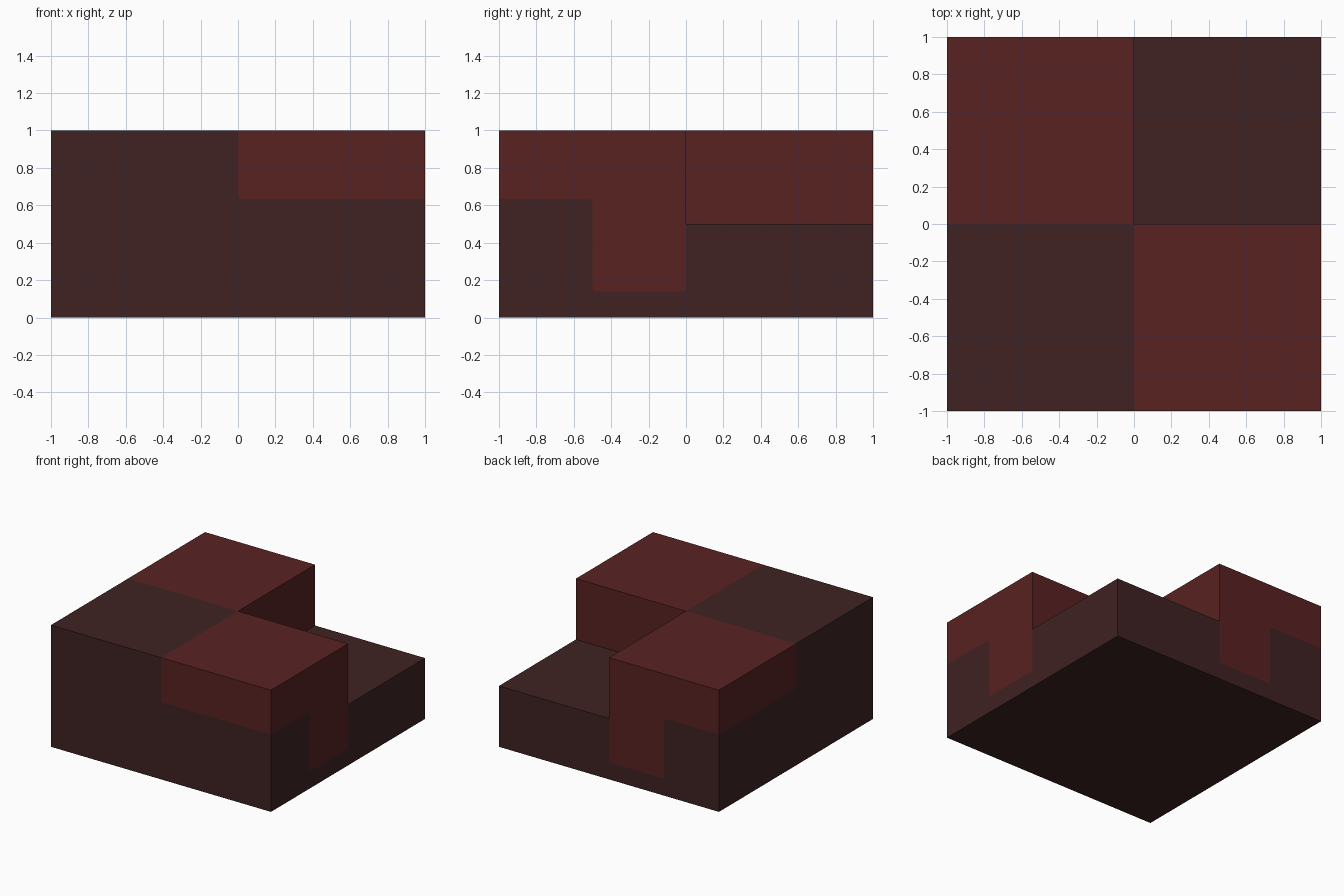
import bpy, bmesh, math
from mathutils import Vector

if "Cube" in bpy.data.objects:
    bpy.data.objects.remove(bpy.data.objects["Cube"])

BAND, DRIP, LEDGE = 0.635, 0.14, 0.5   # heights of the red band, drip end and low corner


def material(name, rgb):
    m = bpy.data.materials.new(name)
    m.diffuse_color = (*rgb, 1)
    m.use_nodes = True
    m.node_tree.nodes["Principled BSDF"].inputs["Base Color"].default_value = m.diffuse_color
    return m


def outline(points):
    """Turn (u, v[, radius]) points into a polygon with rounded corners."""
    out = []
    for i, p in enumerate(points):
        c = Vector(p[:2])
        if len(p) == 2:
            out.append(c)
            continue
        a = c + (Vector(points[i - 1][:2]) - c).normalized() * p[2]
        b = c + (Vector(points[(i + 1) % len(points)][:2]) - c).normalized() * p[2]
        for k in range(5):
            t = k / 4
            out.append(a * (1 - t) ** 2 + c * 2 * t * (1 - t) + b * t * t)
    return out


bm = bmesh.new()


def panel(points, place, normal, mat, mirror=False):
    """Add a flat face facing normal; mirror repeats it across the x = y diagonal."""
    cos = [Vector(place(*p)) for p in outline(points)]
    n = Vector(normal)
    for swap in ((False, True) if mirror else (False,)):
        f = bm.faces.new([bm.verts.new(c.yxz if swap else c) for c in cos])
        f.normal_update()
        if f.normal.dot(n.yxz if swap else n) < 0:
            f.normal_flip()
        f.material_index = mat


def rect(u0, v0, u1, v1):
    return [(u0, v0), (u1, v0), (u1, v1), (u0, v1)]


def at_z(z):
    return lambda u, v: (u, v, z)


def at_x(x):
    return lambda u, v: (x, u, v)


def at_y(y):
    return lambda u, v: (u, y, v)


DARK, RED = 0, 1
UP, DOWN, RIGHT, FRONT = (0, 0, 1), (0, 0, -1), (1, 0, 0), (0, -1, 0)

# Bottom, checkered top and lowered corner
panel(rect(-1, -1, 1, 1), at_z(0), DOWN, DARK)
panel(rect(-1, -1, 0, 0), at_z(1), UP, DARK)
panel(rect(0, -1, 1, 0), at_z(1), UP, RED, mirror=True)
panel(rect(0, 0, 1, 1), at_z(LEDGE), UP, DARK)

# Inner walls of the notch
panel(rect(0, LEDGE, 1, 1), at_x(0), RIGHT, RED, mirror=True)

# Right and back sides with a hanging drip
edge = [(0, DRIP, 0.02), (-0.5, DRIP, 0.02), (-0.5, BAND, 0.03), (-1, BAND)]
panel([(-1, 1), (0, 1)] + edge, at_x(1), RIGHT, RED, mirror=True)
panel([(-1, 0), (1, 0), (1, LEDGE), (0, LEDGE)] + edge, at_x(1), RIGHT, DARK, mirror=True)

# Front and left sides with a half-width band
corner = [(0, BAND, 0.02), (1, BAND)]
panel([(1, 1), (0, 1)] + corner, at_y(-1), FRONT, RED, mirror=True)
panel([(-1, 0), (-1, 1), (0, 1)] + corner + [(1, 0)], at_y(-1), FRONT, DARK, mirror=True)

bmesh.ops.remove_doubles(bm, verts=bm.verts, dist=0.0005)
mesh = bpy.data.meshes.new("notched_block")
bm.to_mesh(mesh)
bm.free()
mesh.materials.append(material("dark brown", (0.050, 0.016, 0.016)))
mesh.materials.append(material("deep red", (0.100, 0.016, 0.016)))
bpy.context.collection.objects.link(bpy.data.objects.new("notched_block", mesh))
